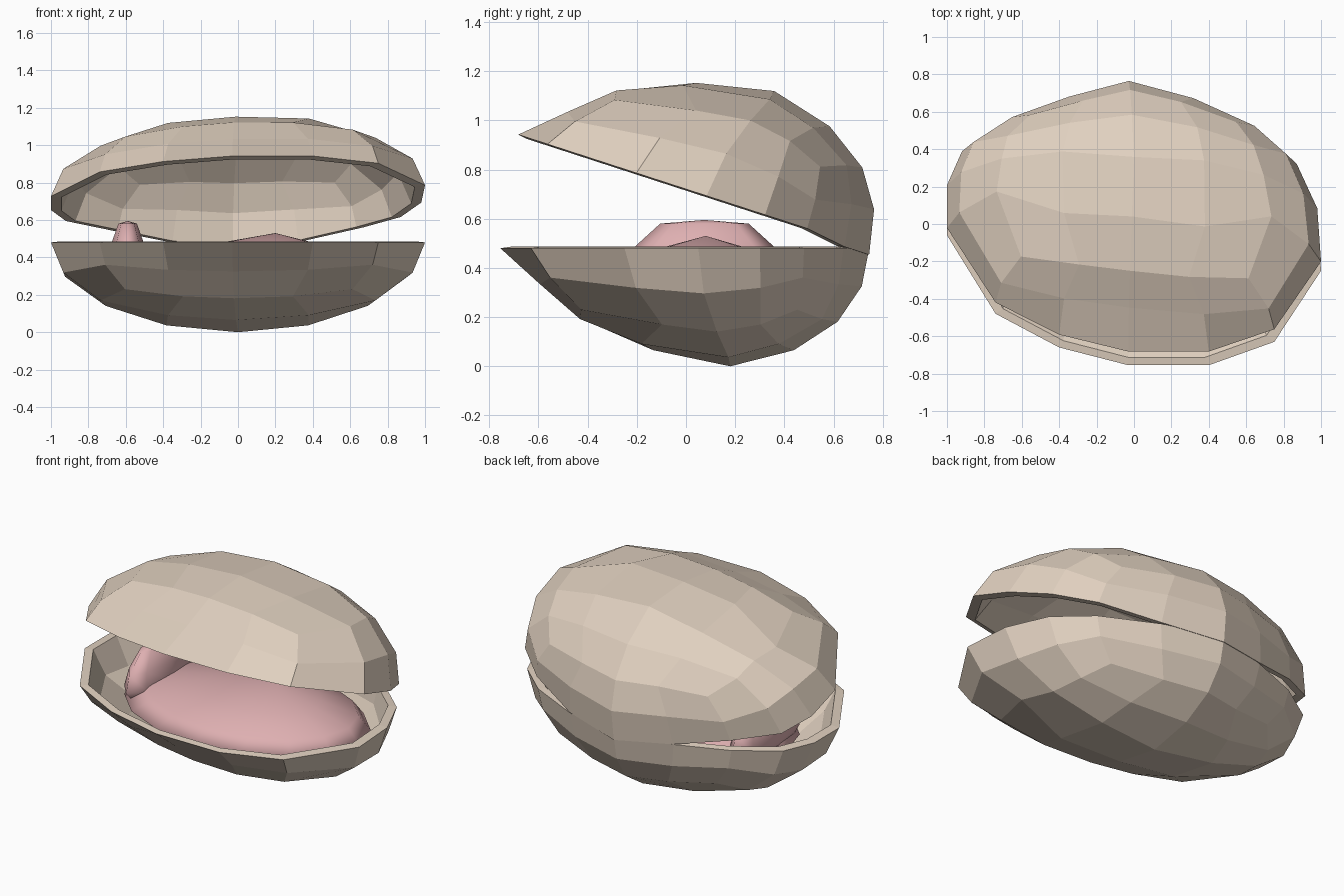
import bpy, bmesh, math
from mathutils import Vector, Matrix

if "Cube" in bpy.data.objects:
    bpy.data.objects.remove(bpy.data.objects["Cube"])

HINGE = Vector((0, 0.74, 0.48))

# rim outline of the shell, every 22.5 degrees starting at +x
RIM = [(.98, .05), (.87, .30), (.67, .48), (.34, .64), (-.03, .745), (-.37, .65),
       (-.68, .53), (-.92, .37), (-1, .18), (-1, -.06), (-.74, -.48), (-.4, -.66),
       (-.03, -.755), (.4, -.755), (.75, -.63), (1, -.25)]


def material(name, color):
    m = bpy.data.materials.new(name)
    m.diffuse_color = (*color, 1)
    m.use_nodes = True
    m.node_tree.nodes["Principled BSDF"].inputs["Base Color"].default_value = m.diffuse_color
    return m


shell_mat = material("shell tan", (0.75, 0.635, 0.525))
flesh_mat = material("flesh pink", (0.73, 0.43, 0.44))


def quad_sphere():
    """Unit sphere made from a cube with 4 x 4 faces per side."""
    bm = bmesh.new()
    bmesh.ops.create_cube(bm, size=2)
    bmesh.ops.subdivide_edges(bm, edges=bm.edges[:], cuts=3, use_grid_fill=True)
    for v in bm.verts:
        v.co = Vector([math.tan(c * math.pi / 4) for c in v.co]).normalized()
    return bm


def finish(bm, name, mat, smooth=False):
    bmesh.ops.recalc_face_normals(bm, faces=bm.faces[:])
    me = bpy.data.meshes.new(name)
    bm.to_mesh(me)
    bm.free()
    for p in me.polygons:
        p.use_smooth = smooth
    me.materials.append(mat)
    ob = bpy.data.objects.new(name, me)
    bpy.context.collection.objects.link(ob)
    return ob


def rim_point(angle):
    t = (angle / (math.pi / 8)) % 16
    i = int(t)
    a, b = Vector(RIM[i % 16]), Vector(RIM[(i + 1) % 16])
    return a.lerp(b, t - i)


def shell(name, upper):
    bm = quad_sphere()
    bmesh.ops.delete(bm, geom=[v for v in bm.verts if v.co.z < -0.01], context='VERTS')
    outer = bm.verts[:]
    rim = [e for e in bm.edges if e.is_boundary]
    # belly leans to the back, front edge is wedge shaped
    for v in outer:
        x, y, s = v.co
        p = rim_point(math.atan2(y, x)) * math.hypot(x, y)
        lean = 0.18 * s * s + 0.6 * max(0, -y) ** 3 * s * (1 - s)
        depth = (0.49 if upper else 0.48) * s * (1 - 0.17 * abs(y))
        v.co = Vector((p.x, p.y + lean, depth))
    # inner wall is a smaller copy, bridged to the outer one by the lip
    copy = bmesh.ops.duplicate(bm, geom=outer + bm.edges[:] + bm.faces[:])
    twin = copy["vert_map"]
    for v in outer:
        t = twin[v]
        t.co = v.co * 0.945
        t.co.z -= 0.006
    for e in rim:
        a, b = e.verts
        bm.faces.new((a, b, twin[b], twin[a]))
    # place the half: lower one upside down, upper one opened at the hinge
    turn = Matrix.Rotation(math.radians(-18), 3, 'X')
    for v in bm.verts:
        z = v.co.z
        v.co.z = 0.48 + (z if upper else -z)
        if upper:
            back_rim = z < 0.01 and v.co.y > 0.56
            v.co = HINGE + turn @ (v.co - HINGE)
            if back_rim:
                v.co.z -= 0.025
    return finish(bm, name, shell_mat)


def flesh(name, apex, rings, n=16):
    """Soft lump lofted from elliptic rings (cx, cy, z, rx, ry) below an apex."""
    bm = bmesh.new()
    top = bm.verts.new(apex)
    loops = [[bm.verts.new((cx + rx * math.cos(2 * math.pi * i / n),
                            cy + ry * math.sin(2 * math.pi * i / n), z))
              for i in range(n)] for cx, cy, z, rx, ry in rings]
    for i in range(n):
        j = (i + 1) % n
        bm.faces.new((top, loops[0][i], loops[0][j]))
        for a, b in zip(loops, loops[1:]):
            bm.faces.new((a[i], b[i], b[j], a[j]))
    bm.faces.new(loops[-1])
    return finish(bm, name, flesh_mat, smooth=True)


# two shell halves joined at the back
shell("lower_shell", False)
shell("upper_shell", True)

# soft body and the raised fold at its left
flesh("soft_body", (0.2, 0.08, 0.53),
      [(.14, .07, .46, .34, .25), (.06, .06, .40, .65, .44), (.03, .05, .32, .76, .51),
       (.03, .08, .22, .62, .42), (.03, .13, .11, .34, .24)])
flesh("side_fold", (-0.59, 0.075, 0.595),
      [(-.59, .075, .58, .05, .18), (-.59, .075, .48, .085, .29),
       (-.59, .075, .38, .11, .32), (-.59, .075, .28, .07, .22)], n=8)
